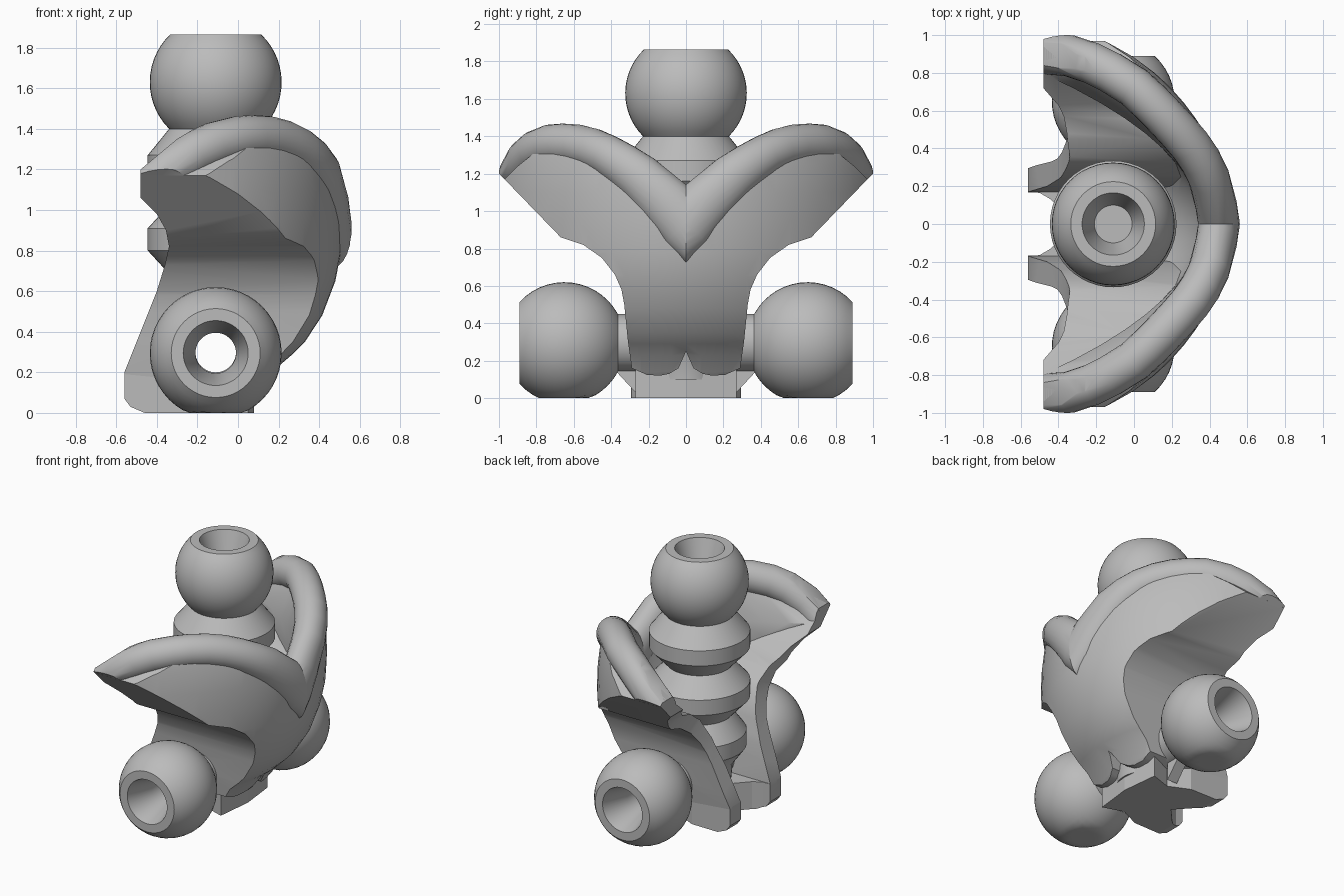
import bpy, bmesh, math
from mathutils import Vector

if "Cube" in bpy.data.objects:
    bpy.data.objects.remove(bpy.data.objects["Cube"], do_unlink=True)

grey = bpy.data.materials.new("plain_grey")
grey.use_nodes = True
grey.diffuse_color = (0.5, 0.5, 0.5, 1)
grey.node_tree.nodes["Principled BSDF"].inputs["Base Color"].default_value = (0.5, 0.5, 0.5, 1)

CX = -0.11   # column axis
AXLE_Z = 0.3
BALL_R = 0.325


def finish(name, bm):
    bmesh.ops.recalc_face_normals(bm, faces=bm.faces)
    mesh = bpy.data.meshes.new(name)
    bm.to_mesh(mesh)
    bm.free()
    mesh.materials.append(grey)
    obj = bpy.data.objects.new(name, mesh)
    bpy.context.scene.collection.objects.link(obj)
    return obj


def loft(name, rings, closed=False):
    """Skin a list of equal rings; cap the ends unless closed."""
    bm = bmesh.new()
    rows = [[bm.verts.new(p) for p in ring] for ring in rings]
    n = len(rows[0])
    pairs = list(zip(rows, rows[1:])) + ([(rows[-1], rows[0])] if closed else [])
    for a, b in pairs:
        for i in range(n):
            j = (i + 1) % n
            bm.faces.new((a[i], a[j], b[j], b[i]))
    if closed:
        bmesh.ops.remove_doubles(bm, verts=bm.verts, dist=1e-5)
    else:
        bm.faces.new(rows[0])
        bm.faces.new(rows[-1])
    return finish(name, bm)


def prism(name, pts, axis, lo, hi):
    place = {"X": lambda u, v, d: (d, u, v),
             "Y": lambda u, v, d: (u, d, v),
             "Z": lambda u, v, d: (u, v, d)}[axis]
    return loft(name, [[place(u, v, d) for u, v in pts] for d in (lo, hi)])


def lathe(name, profile, place, steps=48):
    """Turn a closed (radius, height) profile."""
    rings = []
    for k in range(steps):
        a = math.tau * k / steps
        rings.append([place(r * math.cos(a), r * math.sin(a), h) for r, h in profile])
    return loft(name, rings, closed=True)


def activate(obj):
    bpy.ops.object.select_all(action="DESELECT")
    obj.select_set(True)
    bpy.context.view_layer.objects.active = obj


def boolean(obj, tool, operation, keep=False):
    activate(obj)
    mod = obj.modifiers.new("cut", "BOOLEAN")
    mod.object, mod.operation, mod.solver = tool, operation, "EXACT"
    bpy.ops.object.modifier_apply(modifier=mod.name)
    if not keep:
        bpy.data.objects.remove(tool, do_unlink=True)


def smooth(obj, angle=32):
    activate(obj)
    bpy.ops.object.shade_smooth_by_angle(angle=math.radians(angle))


def both_sides(half):
    return half + [(-u, v) for u, v in reversed(half) if u > 0]


def arc(centre, start, end, steps=14):
    """Ball outline from one height to another."""
    a, b = math.acos((start - centre) / BALL_R), math.acos((end - centre) / BALL_R)
    angles = [a + (b - a) * i / steps for i in range(steps + 1)]
    return [(BALL_R * math.sin(t), centre + BALL_R * math.cos(t)) for t in angles]


# Curved chest volume, bulging toward +x
FRONT = [(.04, -.15), (.06, .05), (.14, .14), (.2, .23), (.27, .29), (.33, .35), (.415, .48),
         (.48, .65), (.505, .78), (.515, .95), (.51, 1.1), (.49, 1.25), (.435, 1.4), (.35, 1.5)]


def chest_volume(name, inner=False):
    """The inner volume leaves a wall that thickens sideways and downward."""
    rings = []
    for k in range(29):
        y = -1.12 + 0.08 * k
        ring = []
        for x, z in FRONT:
            back = 0.6 * y * y + 0.12 * y ** 8
            if inner:
                back += 0.15 + y * y * min(max((1.36 - z) * 3, 0), 0.7)
            ring.append((x - back, y, z))
        rings.append(ring + [(-2.8, y, 1.5), (-2.8, y, -.15)])
    return loft(name, rings)


# Rear outline with a concave scoop, shared by shell, rim and base
REAR = [(-.48, 1.2), (-.48, 1.06), (-.40, .98), (-.355, .9), (-.34, .82), (-.36, .73),
        (-.40, .6), (-.44, .5), (-.5, .35), (-.56, .2), (-.56, .07), (-.53, .03), (-.46, 0),
        (1, 0), (1, 1.6), (.1, 1.55), (-.1, 1.47), (-.3, 1.35)]
rear_cutter = prism("rear_cutter", REAR, "Y", -1.3, 1.3)
axle_cutter = lathe("axle_cutter", [(0, -1.2), (.1, -1.2), (.1, 1.2), (0, 1.2)],
                    lambda a, b, h: (CX + a, h, AXLE_Z + b))

# Chest shell: winged outline, hollowed from above and behind
wing = both_sides([(0, .25), (.04, .16), (.09, .13), (.14, .12), (.21, .125), (.29, .16),
                   (.31, .3), (.33, .5), (.345, .58), (.38, .66), (.45, .75), (.55, .82),
                   (.67, .86), (.97, 1.17), (.9, 1.24), (.8, 1.32), (.65, 1.355), (.5, 1.3),
                   (.3, 1.16), (.15, 1.02), (0, .86)])
hollow = both_sides([(0, -.1), (.17, -.1), (.17, .2), (.2, .45), (.25, .65), (.33, .8),
                     (.45, .89), (.57, .93), (.8, 1.13), (1.2, 1.53), (1.2, 1.8), (0, 1.8)])
shell = chest_volume("chest_shell")
boolean(shell, prism("wing_cutter", wing, "X", -1.2, 1.2), "INTERSECT")
cavity = chest_volume("cavity_cutter", inner=True)
boolean(cavity, prism("hollow_cutter", hollow, "X", -1.4, 1.2), "INTERSECT")
boolean(shell, cavity, "DIFFERENCE")
boolean(shell, rear_cutter, "INTERSECT", keep=True)
boolean(shell, axle_cutter, "DIFFERENCE", keep=True)
smooth(shell)

# Rounded collar rim, one side swept then mirrored, broader at the middle
PATH = [Vector(p) for p in (
    (.455, -.12, .8), (.45, 0, .93), (.435, .1, 1.035), (.395, .25, 1.18), (.35, .34, 1.245),
    (.295, .42, 1.295), (.225, .5, 1.33), (.15, .58, 1.35), (.07, .66, 1.355), (0, .725, 1.35),
    (-.12, .8, 1.32), (-.22, .85, 1.275), (-.34, .89, 1.2), (-.44, .9, 1.11), (-.56, .9, 1.0))]
rings = []
for i, p in enumerate(PATH):
    t = (PATH[min(i + 1, len(PATH) - 1)] - PATH[max(i - 1, 0)]).normalized()
    v = t.cross(Vector((1, 1.3 * p.y, 0))).normalized()
    u = v.cross(t)
    wide = 0.113 + 0.045 * max(0, 1 - abs(p.y) / 0.4)
    turns = [math.tau * k / 24 for k in range(24)]
    rings.append([p + 0.11 * math.cos(a) * u + wide * math.sin(a) * v for a in turns])
rim = loft("collar_rim", rings)
boolean(rim, prism("rim_cutter", [(0, .3), (.67, .865), (1.2, 1.405), (1.2, 2), (0, 2)],
                   "X", -1.2, 1.2), "INTERSECT")
boolean(rim, rear_cutter, "INTERSECT", keep=True)
activate(rim)
mirror = rim.modifiers.new("mirror", "MIRROR")
mirror.use_axis = (False, True, False)
bpy.ops.object.modifier_apply(modifier=mirror.name)
smooth(rim, 40)

# Base plate with two rear tabs
plan = [(.08, 0), (.05, .27), (-.1, .22), (-.25, .29), (-.6, .295), (-.6, .17), (-.5, .165),
        (-.44, .13), (-.32, 0)]
plan += [(x, -y) for x, y in reversed(plan) if y > 0]
base = prism("base_plate", plan, "Z", 0, .2)
boolean(base, rear_cutter, "INTERSECT")
boolean(base, axle_cutter, "DIFFERENCE", keep=True)

# Ribbed spine with the socketed neck ball
profile = [(0, 1.665), (.1, 1.665), (.165, 1.865)] + arc(1.63, 1.865, 1.4)
for low, radius in ((1.16, .335), (.8, .335), (.44, .31)):
    profile += [(radius, low + .11), (radius, low), (.22, low - .125)]
profile += [(.2, .1), (0, .1)]
spine = lathe("spine_and_neck_ball", profile, lambda a, b, h: (CX + a, b, h))
boolean(spine, axle_cutter, "DIFFERENCE")
smooth(spine)

# Hip balls on hollow necks, flattened underneath, with a small rib below
for side, s in (("left", 1), ("right", -1)):
    profile = [(.1, .12), (.1, .69), (.16, .89)] + arc(.65, .89, .364) + [(.155, .12)]
    ball = lathe("hip_ball_" + side, profile,
                 lambda a, b, h: (CX + a, s * h, max(AXLE_Z - .005 + b, 0)))
    smooth(ball)
    prism("hip_rib_" + side, [(s * .26, .02), (s * .38, .15), (s * .26, .17)],
          "X", CX - .04, CX + .04)
